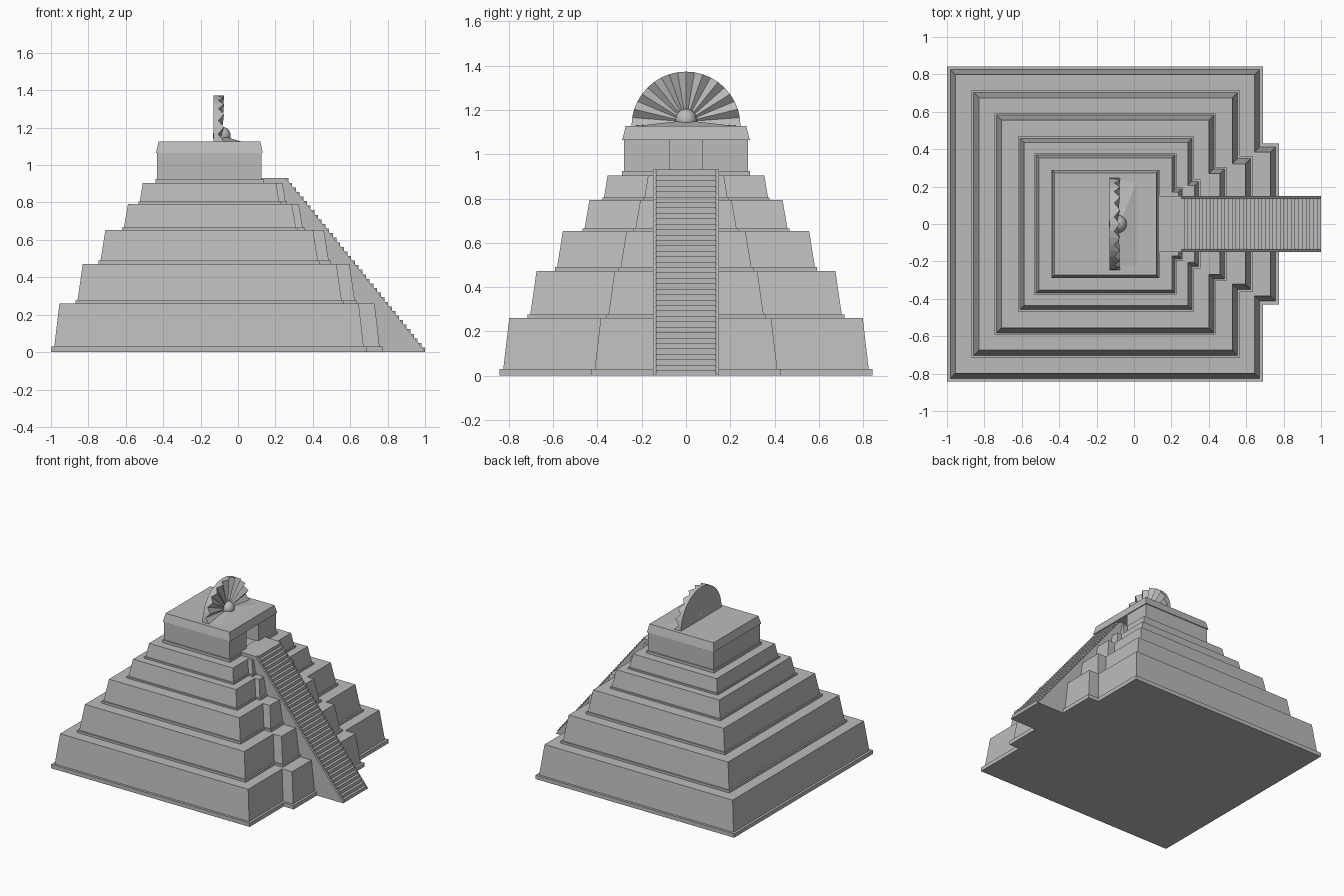
import bpy, bmesh, math

if "Cube" in bpy.data.objects:
    bpy.data.objects.remove(bpy.data.objects["Cube"])

stone = bpy.data.materials.new("grey stone")
stone.diffuse_color = (0.5, 0.5, 0.5, 1)
stone.use_nodes = True
stone.node_tree.nodes["Principled BSDF"].inputs["Base Color"].default_value = stone.diffuse_color


def finish(name, bm):
    bmesh.ops.recalc_face_normals(bm, faces=bm.faces)
    me = bpy.data.meshes.new(name)
    bm.to_mesh(me)
    bm.free()
    me.materials.append(stone)
    ob = bpy.data.objects.new(name, me)
    bpy.context.collection.objects.link(ob)
    return ob


def loft(name, rings):
    """Closed solid through rings of 3D points with equal counts."""
    bm = bmesh.new()
    loops = [[bm.verts.new(p) for p in r] for r in rings]
    n = len(loops[0])
    for a, b in zip(loops, loops[1:]):
        for i in range(n):
            j = (i + 1) % n
            bm.faces.new((a[i], a[j], b[j], b[i]))
    bm.faces.new(loops[0][::-1])
    bm.faces.new(loops[-1])
    return finish(name, bm)


def extrude_y(name, profile, y0, y1):
    return loft(name, [[(x, y, z) for x, z in profile] for y in (y0, y1)])


def tier_ring(x0, x1, y, px, py, inset, z):
    """Rectangle with a projecting bay on the stair side."""
    x0, x1, y, px, py = x0 + inset, x1 - inset, y - inset, px - inset, py - inset
    half = [(x0, -y), (x1, -y), (x1, -py), (px, -py)]
    return [(a, b, z) for a, b in half + [(a, -b) for a, b in half[::-1]]]


# Five stepped tiers: x0, x1, y, bay x, bay y, z bottom, plinth top, top, insets
tiers = [
    (-1.00, .690, .843, .775, .430, .00, .030, .26, .018, .045),
    (-.870, .566, .715, .636, .362, .26, .277, .472, .012, .040),
    (-.745, .437, .592, .495, .305, .472, .490, .653, .010, .036),
    (-.620, .320, .468, .356, .238, .653, .665, .793, .010, .032),
    (-.533, .228, .378, .262, .195, .793, .805, .905, .008, .024),
]
for k, (x0, x1, y, px, py, z0, zp, z1, i1, i2) in enumerate(tiers):
    levels = [(0, z0), (0, zp), (i1, zp), (i2, z1)]
    loft(f"tier_{k + 1}", [tier_ring(x0, x1, y, px, py, i, z) for i, z in levels])


def rect(x0, x1, y, z):
    return [(x0, -y, z), (x1, -y, z), (x1, y, z), (x0, y, z)]


# Temple: floor slab, walls with a door recess, tapered roof
loft("temple_floor", [rect(-.44, .135, .29, z) for z in (.905, .925)])
half = [(-.432, -.281), (.125, -.281), (.125, -.073), (.0, -.073)]
walls = half + [(a, -b) for a, b in half[::-1]]
loft("temple_walls", [[(a, b, z) for a, b in walls] for z in (.925, 1.065)])
loft("temple_roof", [rect(-.438, .132, .288, 1.065), rect(-.425, .12, .272, 1.127)])

# Staircase with landing and side walls
N, XS, ZS = 38, .27, .93
profile = [(.10, 0), (.10, ZS)]
for i in range(N):
    x = XS + (1 - XS) * i / (N - 1)
    profile += [(x, ZS * (1 - i / N)), (x, ZS * (1 - (i + 1) / N))]
profile[-1] = (1.0, 0)
extrude_y("stairs", profile, -.135, .135)
side = [(.10, 0), (.10, ZS), (.255, ZS), (1.0, .004), (1.0, 0)]
for name, s in (("stair_wall_front", -1), ("stair_wall_back", 1)):
    extrude_y(name, side, s * .134, s * .15)

# Fluted half-round crest: flat back, zigzag front
CZ, R, SEG = 1.127, .246, 20
bm = bmesh.new()
back, front = [], []
for i in range(SEG + 1):
    a = math.pi * i / SEG
    y, z = R * math.cos(a), CZ + R * math.sin(a)
    back.append(bm.verts.new((-.13, y, z)))
    front.append(bm.verts.new((-.075 if i % 2 == 0 else -.105, y, z)))
cb = bm.verts.new((-.13, 0, CZ))
cf = bm.verts.new((-.09, 0, CZ + .02))
for i in range(SEG):
    bm.faces.new((back[i], back[i + 1], front[i + 1], front[i]))
    bm.faces.new((cf, front[i], front[i + 1]))
    bm.faces.new((cb, back[i + 1], back[i]))
bm.faces.new((cb, back[0], front[0], cf))
bm.faces.new((cb, cf, front[-1], back[-1]))
finish("crest_fan", bm)

# Round boss in the middle of the crest
bm = bmesh.new()
bmesh.ops.create_uvsphere(bm, u_segments=20, v_segments=12, radius=.048)
bmesh.ops.translate(bm, verts=bm.verts, vec=(-.087, 0, 1.157))
boss = finish("crest_boss", bm)
for p in boss.data.polygons:
    p.use_smooth = True

# Low sloped foot in front of the crest
bm = bmesh.new()
pts = [(-.10, -.235, 1.126), (.018, -.235, 1.126), (.018, .235, 1.126),
       (-.10, .235, 1.126), (-.075, 0, 1.153)]
v = [bm.verts.new(p) for p in pts]
bm.faces.new(v[:4])
for i in range(4):
    bm.faces.new((v[i], v[(i + 1) % 4], v[4]))
finish("crest_foot", bm)
